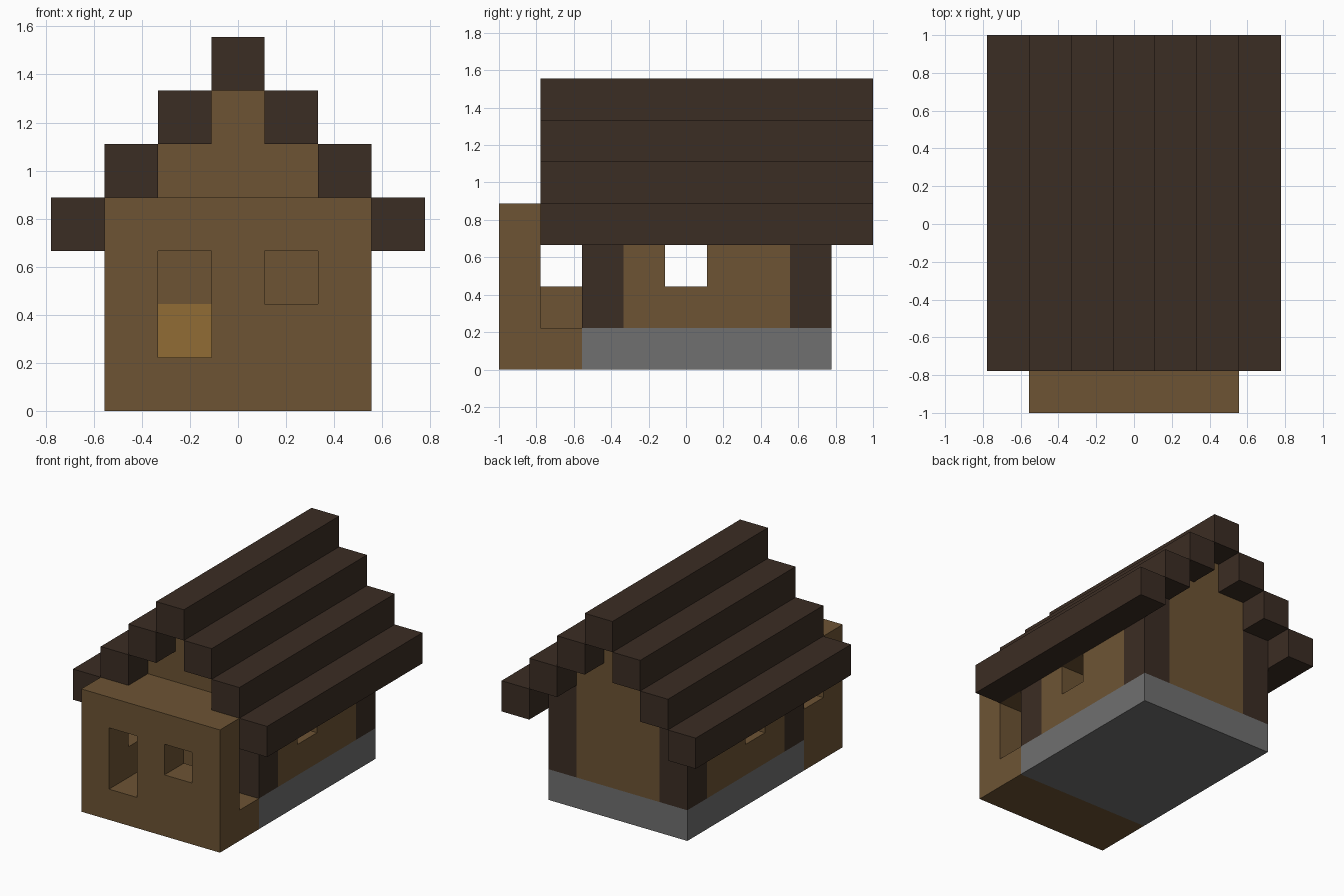
import bpy
import bmesh
from itertools import product
from mathutils import Vector

U = 2 / 9                                # edge of one building block
ORIGIN = Vector((-3.5 * U, -1.0, 0.0))   # corner of block (0, 0, 0)

cube = bpy.data.objects.get("Cube")
if cube:
    bpy.data.objects.remove(cube, do_unlink=True)


def material(name, rgb):
    mat = bpy.data.materials.new(name)
    mat.use_nodes = True
    mat.diffuse_color = (*rgb, 1)
    mat.node_tree.nodes["Principled BSDF"].inputs["Base Color"].default_value = (*rgb, 1)
    return mat


PLANK = material("brown_planks", (0.153, 0.088, 0.034))
LOG = material("dark_timber", (0.044, 0.026, 0.017))
STONE = material("grey_stone", (0.16, 0.16, 0.16))
DOOR = material("golden_wood", (0.283, 0.15, 0.035))


def cells(box):
    """All block positions in a box given as (x0, x1, y0, y1, z0, z1), ends included."""
    x0, x1, y0, y1, z0, z1 = box
    return set(product(range(x0, x1 + 1), range(y0, y1 + 1), range(z0, z1 + 1)))


def part(name, mat, solids, holes=()):
    """Joined blocks minus openings, keeping only the outer skin."""
    filled = set().union(*map(cells, solids)) - set().union(*map(cells, holes))
    bm = bmesh.new()
    for cell in sorted(filled):
        for axis, side in product(range(3), (0, 1)):
            step = [0, 0, 0]
            step[axis] = 2 * side - 1
            if tuple(c + s for c, s in zip(cell, step)) in filled:
                continue
            loop = []
            for a, b in ((0, 0), (1, 0), (1, 1), (0, 1)):
                corner = list(cell)
                corner[axis] += side
                corner[(axis + 1) % 3] += a
                corner[(axis + 2) % 3] += b
                loop.append(bm.verts.new(ORIGIN + Vector(corner) * U))
            bm.faces.new(loop if side else loop[::-1])
    bmesh.ops.remove_doubles(bm, verts=bm.verts[:], dist=U / 100)
    mesh = bpy.data.meshes.new(name)
    bm.to_mesh(mesh)
    bm.free()
    mesh.materials.append(mat)
    obj = bpy.data.objects.new(name, mesh)
    bpy.context.collection.objects.link(obj)
    return obj


# Stone base under the main room
part("foundation", STONE, [(1, 5, 2, 7, 0, 0)])

# Corner posts
for y, end in ((2, "front"), (7, "back")):
    for x, hand in ((1, "right"), (5, "left")):
        part(f"{end}_{hand}_post", LOG, [(x, x, y, y, 1, 3)])

# Side walls, each with one window
for x, hand in ((1, "right"), (5, "left")):
    part(f"{hand}_wall", PLANK, [(x, x, 3, 6, 1, 3)], [(x, x, 4, 4, 2, 2)])

# Stepped gable walls; the front one leaves room for the inner door
inner_door = (2, 2, 2, 2, 1, 1)
for y, end, holes in ((2, "front", [inner_door]), (7, "back", [])):
    part(f"{end}_gable_wall", PLANK, [(2, 4, y, y, 1, 4), (3, 3, y, y, 5, 5)], holes)
part("inner_door", DOOR, [inner_door])

# Hollow front porch with door and window openings
part("porch", PLANK, [(1, 5, 0, 1, 0, 3)], [
    (2, 4, 1, 1, 1, 2),   # inside
    (2, 2, 0, 0, 1, 2),   # front doorway
    (4, 4, 0, 0, 2, 2),   # front window
    (5, 5, 1, 1, 1, 2),   # left doorway
    (1, 1, 1, 1, 2, 2),   # right window
])

# Stepped roof beams and the ridge
for i in range(3):
    for x, hand in ((i, "right"), (6 - i, "left")):
        part(f"{hand}_roof_beam_{i + 1}", LOG, [(x, x, 1, 8, 3 + i, 3 + i)])
part("roof_ridge", LOG, [(3, 3, 1, 8, 6, 6)])
